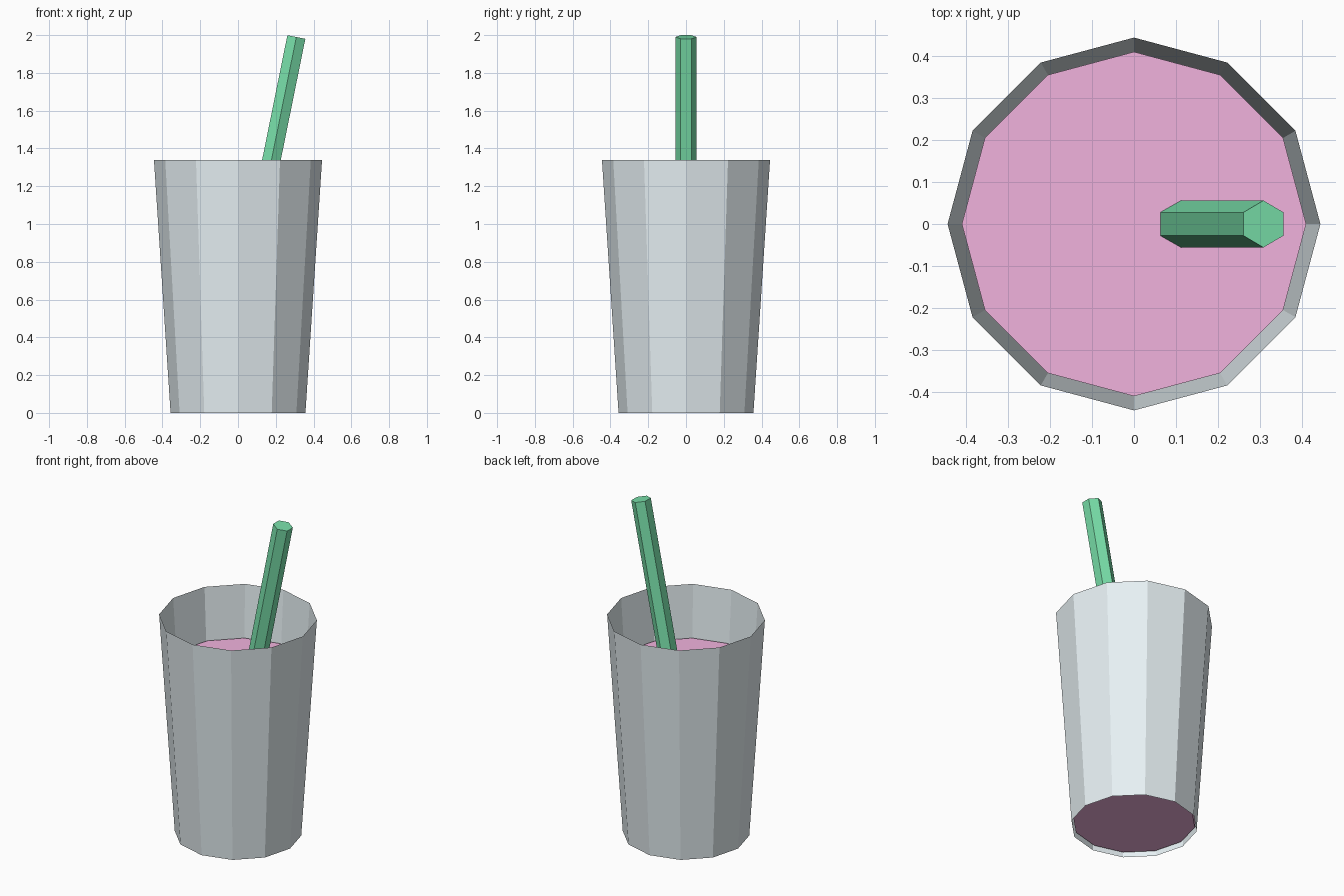
import bpy, math

if "Cube" in bpy.data.objects:
    bpy.data.objects.remove(bpy.data.objects["Cube"])


def frustum(name, sides, r_bottom, r_top, depth, location, rotation, fill, color):
    """Tapered prism standing on a regular polygon, flat shaded."""
    bpy.ops.mesh.primitive_cone_add(vertices=sides, radius1=r_bottom, radius2=r_top,
                                    depth=depth, end_fill_type=fill,
                                    location=location, rotation=rotation)
    obj = bpy.context.object
    obj.name = obj.data.name = name
    mat = bpy.data.materials.new(name + "_colour")
    mat.diffuse_color = (*color, 1.0)
    mat.use_nodes = True
    mat.node_tree.nodes["Principled BSDF"].inputs["Base Color"].default_value = mat.diffuse_color
    obj.data.materials.append(mat)
    return obj


# Cup wall: thin tapered shell, open at both ends
CUP_H = 1.34
frustum("cup", 12, 0.357, 0.445, CUP_H, (0, 0, CUP_H / 2), (0, 0, 0),
        'NOTHING', (0.80, 0.88, 0.91))

# Drink: closed, slightly inset from the wall and raised off the bottom
Z0, Z1 = 0.027, 1.02
frustum("drink", 12, 0.347, 0.411, Z1 - Z0, (0, 0, (Z0 + Z1) / 2), (0, 0, 0),
        'NGON', (0.88, 0.45, 0.73))

# Straw: hexagonal rod leaning toward +x, lower end sunk in the drink
TILT, LENGTH = 0.2, 1.34
top_x, top_z = 0.309, 1.99
centre = (top_x - math.sin(TILT) * LENGTH / 2, 0, top_z - math.cos(TILT) * LENGTH / 2)
frustum("straw", 6, 0.056, 0.056, LENGTH, centre, (0, TILT, 0),
        'NGON', (0.19, 0.74, 0.40))
